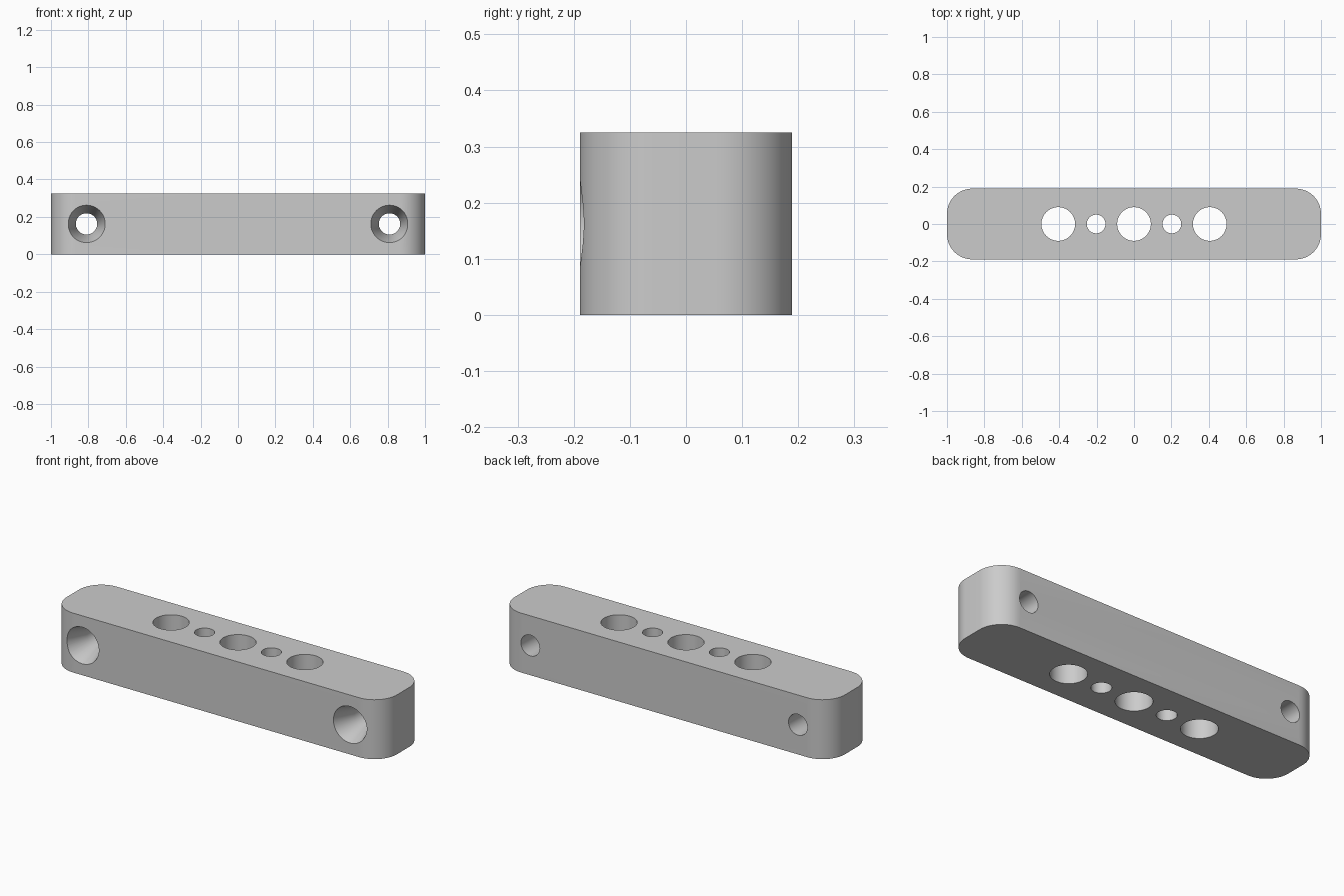
import bpy, bmesh, math
from mathutils import Matrix, Vector

LENGTH, WIDTH, HEIGHT, CORNER = 2.0, 0.378, 0.325, 0.135

cube = bpy.data.objects.get("Cube")
if cube:
    bpy.data.objects.remove(cube, do_unlink=True)

# One plain grey material
grey = bpy.data.materials.new("plain_grey")
grey.use_nodes = True
colour = (0.6, 0.6, 0.6, 1)
grey.diffuse_color = colour
grey.node_tree.nodes["Principled BSDF"].inputs["Base Color"].default_value = colour


def make_object(name, bm):
    bmesh.ops.recalc_face_normals(bm, faces=bm.faces)
    mesh = bpy.data.meshes.new(name)
    bm.to_mesh(mesh)
    bm.free()
    mesh.materials.append(grey)
    obj = bpy.data.objects.new(name, mesh)
    bpy.context.collection.objects.link(obj)
    return obj


def lathe(name, profile, matrix, sides=64):
    """Closed solid of revolution from (radius, height) rings."""
    bm = bmesh.new()
    rings = []
    for radius, height in profile:
        angles = [2 * math.pi * i / sides for i in range(sides)]
        rings.append([bm.verts.new(matrix @ Vector((radius * math.cos(a), radius * math.sin(a), height)))
                      for a in angles])
    for low, high in zip(rings, rings[1:]):
        for i in range(sides):
            j = (i + 1) % sides
            bm.faces.new((low[i], low[j], high[j], high[i]))
    bm.faces.new(rings[0])
    bm.faces.new(rings[-1])
    return make_object(name, bm)


# Bar with rounded upright corners
bm = bmesh.new()
bmesh.ops.create_cube(bm, size=1, matrix=Matrix.Translation((0, 0, HEIGHT / 2))
                      @ Matrix.Diagonal((LENGTH, WIDTH, HEIGHT, 1)))
uprights = [e for e in bm.edges if abs(e.verts[0].co.z - e.verts[1].co.z) > 0.1]
bmesh.ops.bevel(bm, geom=uprights, offset=CORNER, segments=16, profile=0.5, affect='EDGES')
bar = make_object("mounting_bar", bm)

cutters = []

# Upright holes, alternating large and small
for i in range(-2, 3):
    radius = 0.05 if i % 2 else 0.09
    cutters.append(lathe("upright_hole_cutter", [(radius, -0.1), (radius, HEIGHT + 0.1)],
                         Matrix.Translation((i * 0.2025, 0, 0))))

# Screw holes from front to back, flared at the front
front, depth, wide, narrow = -WIDTH / 2, 0.12, 0.1, 0.057
slope = (wide - narrow) / depth
flare = [(wide + slope * 0.02, front - 0.02), (narrow, front + depth), (narrow, 0.3)]
for side in (-1, 1):
    place = Matrix.Translation((side * 0.81, 0, HEIGHT / 2)) @ Matrix.Rotation(-math.pi / 2, 4, 'X')
    cutters.append(lathe("screw_hole_cutter", flare, place))

for cutter in cutters:
    cutter.hide_render = True
    cutter.hide_set(True)
    cut = bar.modifiers.new(cutter.name, 'BOOLEAN')
    cut.operation = 'DIFFERENCE'
    cut.solver = 'EXACT'
    cut.object = cutter

# Bake the holes, drop the cutters, then smooth the round walls
bpy.context.view_layer.update()
result = bpy.data.meshes.new_from_object(bar.evaluated_get(bpy.context.evaluated_depsgraph_get()))
bar.modifiers.clear()
bar.data = result
for cutter in cutters:
    bpy.data.objects.remove(cutter, do_unlink=True)
bpy.ops.object.select_all(action='DESELECT')
bar.select_set(True)
bpy.context.view_layer.objects.active = bar
bpy.ops.object.shade_smooth_by_angle(angle=math.radians(30))
